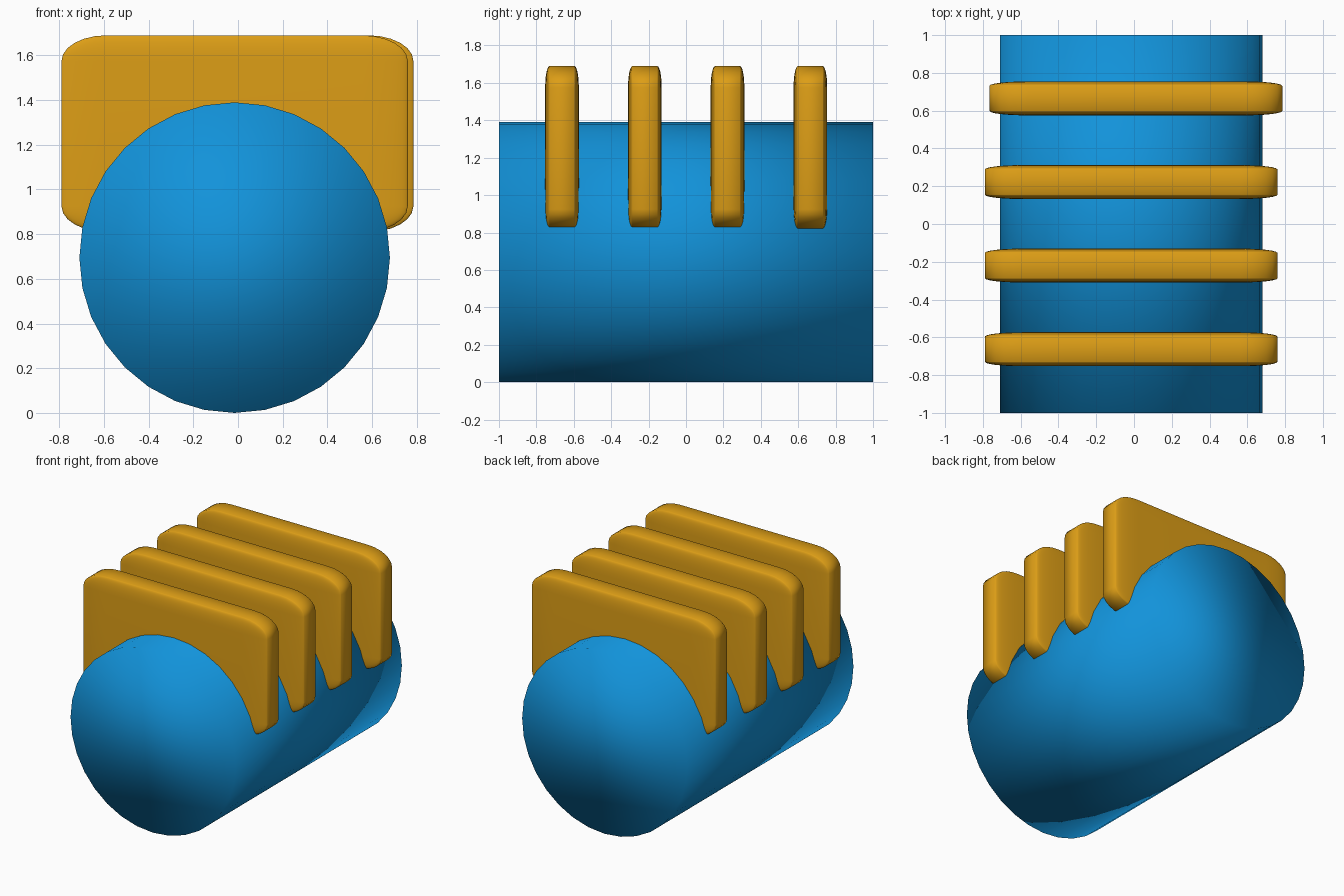
import bpy
from math import pi

if "Cube" in bpy.data.objects:
    bpy.data.objects.remove(bpy.data.objects["Cube"])


def make_material(name, color):
    mat = bpy.data.materials.new(name)
    mat.diffuse_color = (*color, 1.0)
    mat.use_nodes = True
    mat.node_tree.nodes["Principled BSDF"].inputs["Base Color"].default_value = mat.diffuse_color
    return mat


blue = make_material("blue", (0.006, 0.29, 0.70))
orange = make_material("orange", (0.72, 0.34, 0.008))

# Horizontal drum, fully smooth shaded including its caps
bpy.ops.mesh.primitive_cylinder_add(vertices=32, radius=0.695, depth=2.0,
                                    location=(-0.015, 0, 0.695),
                                    rotation=(pi / 2, 0, 0))
drum = bpy.context.object
drum.name = "drum"
drum.data.materials.append(blue)
bpy.ops.object.shade_smooth()


# Rounded slab: a bevelled cube squashed by object scale, so the bevel stretches too
def add_fin(name, x, y):
    bpy.ops.mesh.primitive_cube_add(size=2, location=(x, y, 1.25))
    fin = bpy.context.object
    fin.name = name
    fin.scale = (0.775, 0.09, 0.44)
    bevel = fin.modifiers.new("rounding", 'BEVEL')
    bevel.width = 0.26
    bevel.segments = 6
    fin.data.materials.append(orange)
    bpy.ops.object.shade_smooth()


# Four fins across the drum; the rear one sits slightly to the right
for i, (x, y) in enumerate([(-0.015, -0.663), (-0.015, -0.22),
                            (-0.015, 0.222), (0.01, 0.665)]):
    add_fin(f"fin_{i + 1}", x, y)
